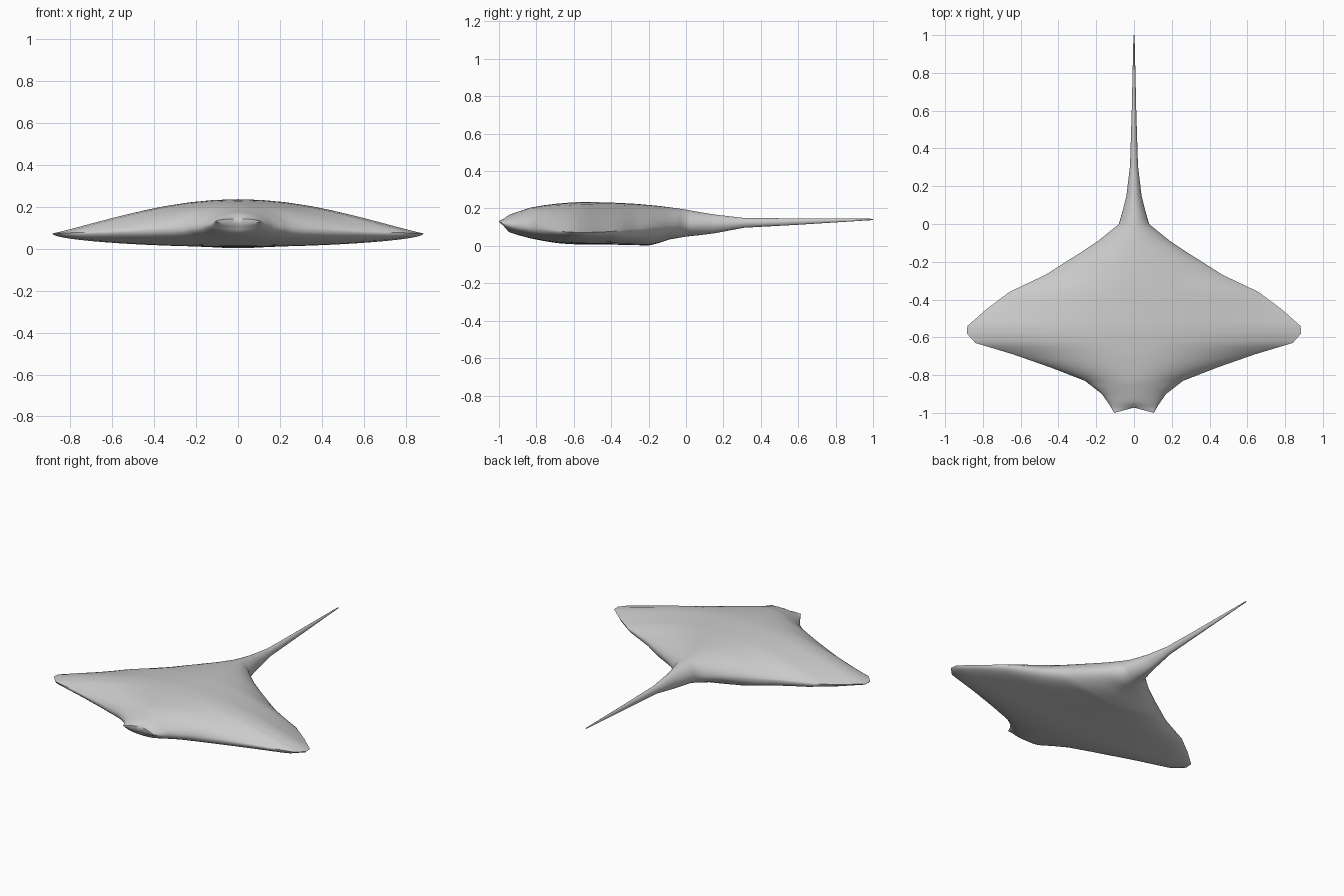
import bpy, bmesh
from math import cos, sin, pi

# Stations nose to tail: y, half width, edge z, top z, bottom z, top fullness, bottom fullness
STATIONS = [
    (-1.00, 0.105, 0.130, 0.142, 0.118, 0.6, 0.5),
    (-0.96, 0.128, 0.115, 0.162, 0.078, 0.5, 0.45),
    (-0.90, 0.170, 0.105, 0.182, 0.058, 0.5, 0.4),
    (-0.83, 0.260, 0.095, 0.205, 0.040, 0.6, 0.4),
    (-0.76, 0.440, 0.088, 0.217, 0.026, 0.75, 0.4),
    (-0.69, 0.640, 0.080, 0.226, 0.015, 0.95, 0.45),
    (-0.63, 0.840, 0.074, 0.231, 0.010, 1.1, 0.5),
    (-0.58, 0.885, 0.072, 0.234, 0.008, 1.1, 0.5),
    (-0.54, 0.882, 0.072, 0.235, 0.008, 1.1, 0.5),
    (-0.45, 0.780, 0.074, 0.233, 0.008, 1.05, 0.45),
    (-0.36, 0.660, 0.080, 0.230, 0.006, 0.95, 0.4),
    (-0.27, 0.470, 0.085, 0.225, 0.004, 0.8, 0.35),
    (-0.20, 0.360, 0.090, 0.219, 0.002, 0.7, 0.35),
    (-0.15, 0.280, 0.095, 0.214, 0.014, 0.65, 0.4),
    (-0.09, 0.190, 0.102, 0.207, 0.034, 0.6, 0.45),
    (0.00, 0.080, 0.112, 0.194, 0.050, 0.5, 0.5),
    (0.07, 0.060, 0.114, 0.181, 0.057, 0.5, 0.5),
    (0.15, 0.040, 0.116, 0.168, 0.067, 0.5, 0.5),
    (0.31, 0.021, 0.123, 0.149, 0.097, 0.5, 0.5),
    (0.60, 0.012, 0.130, 0.147, 0.113, 0.5, 0.5),
    (1.00, 0.003, 0.141, 0.145, 0.138, 0.5, 0.5),
]
SIDES, STEPS = 48, 3


def ring(bm, s):
    y, w, edge, top, bottom, ft, fb = s
    verts = []
    for i in range(SIDES):
        a = 2 * pi * i / SIDES
        u = cos(a)
        lift = max(0.0, cos(pi / 2 * u))
        if i in (0, SIDES // 2):
            z = edge
        elif sin(a) > 0:
            z = edge + (top - edge) * lift ** ft
        else:
            z = edge + (bottom - edge) * lift ** fb
        # shallow notch between the two head lobes
        notch = 0.028 * (1 - abs(u)) * max(0.0, (-0.94 - y) / 0.06)
        verts.append(bm.verts.new((w * u, y + notch, z)))
    return verts


# Whole ray: wings, head and tail as one continuous loft
bm = bmesh.new()
rings = []
for a, b in zip(STATIONS, STATIONS[1:]):
    for k in range(STEPS):
        t = k / STEPS
        rings.append(ring(bm, [p + (q - p) * t for p, q in zip(a, b)]))
rings.append(ring(bm, STATIONS[-1]))
for r, q in zip(rings, rings[1:]):
    for i in range(SIDES):
        j = (i + 1) % SIDES
        bm.faces.new((r[i], r[j], q[j], q[i]))

# Nose cap as vertical strips, tail tip as one face
nose = rings[0]
for i in range(SIDES // 2):
    quad = [nose[i], nose[i + 1], nose[-i - 1], nose[-i % SIDES]]
    bm.faces.new(list(dict.fromkeys(quad)))
bm.faces.new(rings[-1])
bmesh.ops.recalc_face_normals(bm, faces=bm.faces)

mesh = bpy.data.meshes.new("ray_body")
bm.to_mesh(mesh)
bm.free()
body = bpy.data.objects.new("ray_body", mesh)
bpy.context.collection.objects.link(body)
bpy.context.view_layer.objects.active = body
body.select_set(True)
bpy.ops.object.shade_smooth_by_angle(angle=0.9)
